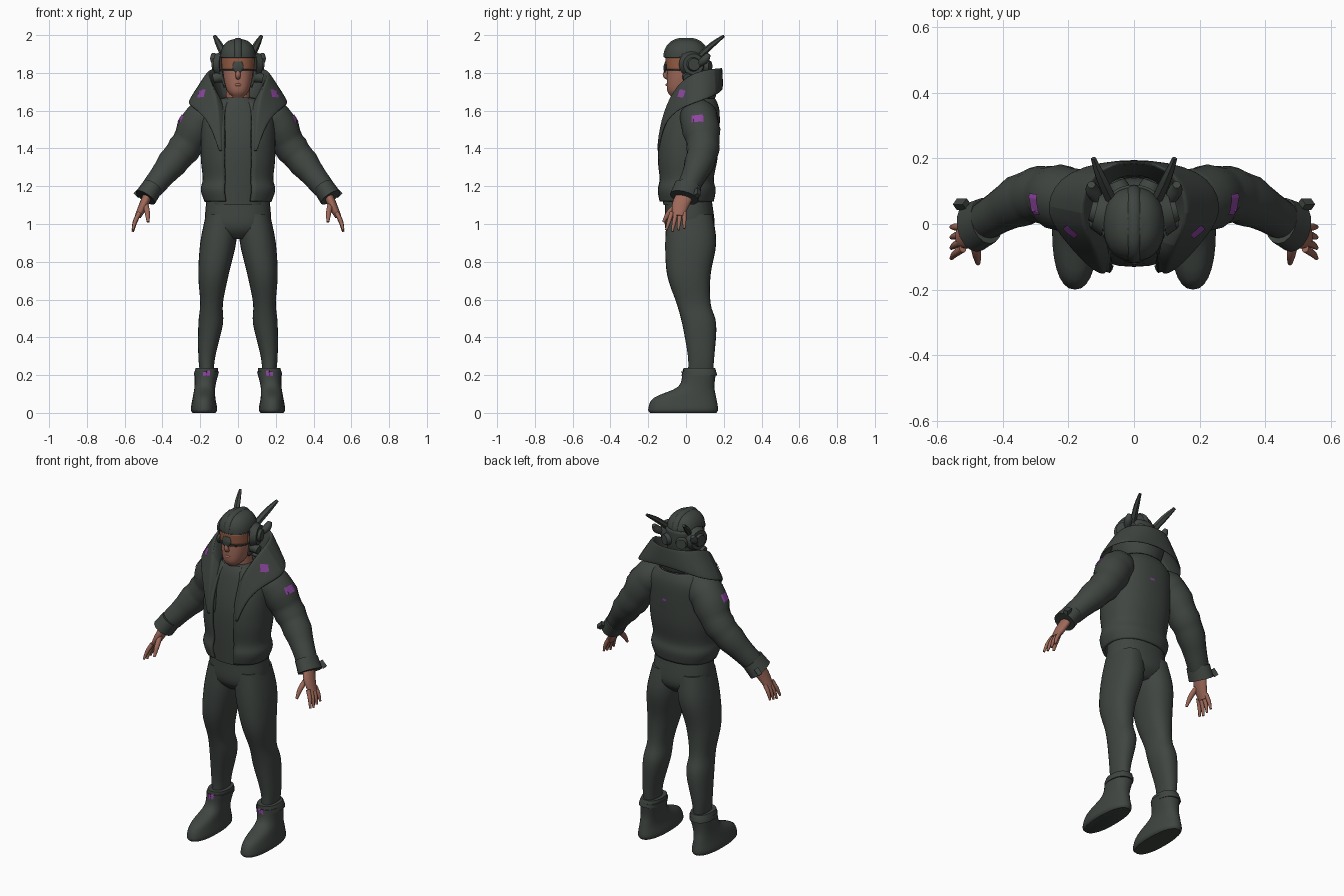
import bpy, bmesh, math
from mathutils import Vector, Matrix

cube = bpy.data.objects.get("Cube")
if cube:
    bpy.data.objects.remove(cube, do_unlink=True)


def material(name, *rgb):
    mat = bpy.data.materials.new(name)
    mat.use_nodes = True
    mat.diffuse_color = (*rgb, 1)
    mat.node_tree.nodes["Principled BSDF"].inputs["Base Color"].default_value = (*rgb, 1)
    return mat


CLOTH = material("charcoal cloth", .05, .06, .053)
SKIN = material("skin", .34, .14, .1)
LENS = material("amber lens", .3, .11, .06)
PURPLE = material("purple patch", .26, .06, .34)
made = []


def finish(name, bm, mat, mirror=False, solid=0, subdivide=False, wrap=None):
    bmesh.ops.recalc_face_normals(bm, faces=bm.faces)
    mesh = bpy.data.meshes.new(name)
    bm.to_mesh(mesh)
    bm.free()
    mesh.materials.append(mat)
    part = bpy.data.objects.new(name, mesh)
    bpy.context.collection.objects.link(part)
    if wrap:
        mod = part.modifiers.new("wrap", "SHRINKWRAP")
        mod.target, mod.offset = wrap, .004
        mod.wrap_mode = "ABOVE_SURFACE"
    if mirror:
        part.modifiers.new("mirror", "MIRROR")
    if solid:
        mod = part.modifiers.new("thickness", "SOLIDIFY")
        mod.thickness, mod.offset = solid, 0
    if subdivide:
        mod = part.modifiers.new("smooth", "SUBSURF")
        mod.levels = mod.render_levels = 2
    made.append(part)
    return part


def spline(keys, steps=4):
    """Smooth curve through a few key tuples of any length."""
    keys = [Vector(key) for key in keys]
    padded = [keys[0], *keys, keys[-1]]
    result = []
    for before, start, end, after in zip(padded, padded[1:], padded[2:], padded[3:]):
        slope_in, slope_out = (end - before) / 2, (after - start) / 2
        for step in range(steps):
            t = step / steps
            ease = t * t * (3 - 2 * t)
            result.append(start.lerp(end, ease) + slope_in * (t * (1 - t) ** 2)
                          - slope_out * (t * t * (1 - t)))
    return result + [keys[-1]]


def bridge(bm, rings, closed=True):
    rows = [[bm.verts.new(point) for point in ring] for ring in rings]
    count = len(rows[0])
    for lower, upper in zip(rows, rows[1:]):
        for i in range(count if closed else count - 1):
            j = (i + 1) % count
            bm.faces.new((lower[i], lower[j], upper[j], upper[i]))
    if closed:
        bm.faces.new(rows[0])
        bm.faces.new(rows[-1])


def loft(name, keys, mat, arc=None, segments=28, **options):
    """Level oval sections: x low, x high, y front, y back, z."""
    def squarish(value):
        return math.copysign(abs(value) ** .87, value)
    start, end = arc or (0, 360)
    rings = []
    for left, right, front, back, z in spline(keys):
        ring = []
        for i in range(segments + bool(arc)):
            angle = math.radians(start + (end - start) * i / segments)
            ring.append(((left + right + (right - left) * squarish(math.cos(angle))) / 2,
                         (front + back + (back - front) * squarish(math.sin(angle))) / 2, z))
        rings.append(ring)
    bm = bmesh.new()
    bridge(bm, rings, closed=not arc)
    return finish(name, bm, mat, **options)


def centred(*keys):
    return [(-half, half, front, back, z) for half, front, back, z in keys]


def dome(name, half, reach, rise):
    """Rounded cap above the brow line."""
    keys = []
    for step in range(6):
        angle = math.radians(step * 16)
        size = math.cos(angle) ** .8
        keys.append((half * size, -reach * size, reach * size, 1.885 + rise * math.sin(angle)))
    loft(name, centred(*keys), CLOTH)


def tube(name, keys, mat, flat=1, segments=16, fold=0, **options):
    """Limb through x, y, z, radius keys; fold swells every third ring."""
    path = spline(keys)
    points = [key.to_3d() for key in path]
    rings = []
    for i, point in enumerate(points):
        tangent = points[min(i + 1, len(points) - 1)] - points[max(i - 1, 0)]
        side = tangent.cross(Vector((0, 1, 0))).normalized()
        depth = side.cross(tangent.normalized()) * flat
        radius = path[i].w * (1 + fold * (i % 3 == 0))
        turns = [math.tau * k / segments for k in range(segments)]
        rings.append([point + (side * math.cos(a) + depth * math.sin(a)) * radius for a in turns])
    bm = bmesh.new()
    bridge(bm, rings)
    return finish(name, bm, mat, **options)


def placed(centre, axis):
    turn = Vector(axis).to_track_quat("Z", "Y").to_matrix().to_4x4()
    return Matrix.Translation(centre) @ turn


def disc(name, centre, axis, radius, depth):
    bm = bmesh.new()
    bmesh.ops.create_cone(bm, cap_ends=True, segments=24, radius1=radius, radius2=radius * .8,
                          depth=depth, matrix=placed(centre, axis))
    finish(name, bm, CLOTH, mirror=True)


def patch(name, centre, axis, width, height, target, mirror=True):
    bm = bmesh.new()
    bmesh.ops.create_grid(bm, x_segments=10, y_segments=6, size=.5,
                          matrix=placed(centre, axis) @ Matrix.Diagonal((width, height, 1, 1)))
    finish(name, bm, PURPLE, mirror=mirror, wrap=target)


# Trousers
loft("trouser_hips", centred((.09, -.06, .1, .92), (.17, -.11, .15, .98),
                             (.17, -.11, .14, 1.1), (.16, -.11, .13, 1.16)), CLOTH)
loft("trouser_leg", [(0, .17, -.1, .14, 1.05), (.01, .2, -.11, .16, .9), (.05, .21, -.1, .13, .73),
                     (.08, .2, -.05, .13, .58), (.08, .21, -.02, .16, .47),
                     (.12, .21, .01, .15, .3), (.13, .2, .01, .14, .2)], CLOTH, mirror=True)

# Boots
boot = loft("boot", [(.12, .24, -.19, .16, 0), (.11, .25, -.2, .17, .02), (.12, .24, -.17, .16, .08),
                     (.12, .23, -.04, .15, .14), (.1, .23, -.02, .16, .22)], CLOTH, mirror=True)
loft("boot_cuff", [(.11, .23, -.01, .16, .2), (.11, .22, -.01, .15, .235)], CLOTH, mirror=True, solid=.01)
patch("boot_patch", (.167, -.06, .21), (0, -1, 0), .05, .026, boot)

# Shirt and open jacket with a banded hem
loft("shirt", centred((.15, -.12, .12, 1.1), (.17, -.13, .14, 1.4),
                      (.15, -.09, .14, 1.6), (.08, -.06, .11, 1.67)), CLOTH)
jacket = loft("jacket", centred((.17, -.14, .14, 1.12), (.19, -.15, .15, 1.18), (.18, -.14, .14, 1.24),
                                (.19, -.15, .16, 1.35), (.19, -.14, .17, 1.48),
                                (.18, -.09, .17, 1.6), (.12, -.05, .15, 1.66)),
              CLOTH, arc=(-71, 251), segments=36, solid=.014)
patch("back_patch", (.02, .2, 1.5), (0, 1, 0), .025, .012, jacket, mirror=False)

# Folded collar and lapels, from the front to the back of the neck
rows = []
for fold, edge in (((.09, -.15, 1.38), (.1, -.15, 1.38)), ((.1, -.13, 1.55), (.15, -.12, 1.54)),
                   ((.12, -.07, 1.71), (.23, -.03, 1.61)), ((.17, .03, 1.81), (.28, .05, 1.64)),
                   ((.13, .16, 1.83), (.22, .17, 1.68)), ((0, .2, 1.83), (0, .2, 1.72))):
    fold, edge = Vector(fold), Vector(edge)
    base = Vector((fold.x * .7, fold.y * .8, min(fold.z, 1.66)))
    rows.append([base, base.lerp(fold, .5), fold, fold.lerp(edge, .1), fold.lerp(edge, .5), edge])
bm = bmesh.new()
bridge(bm, rows, closed=False)
collar = finish("collar", bm, CLOTH, mirror=True, solid=.014, subdivide=True)
patch("collar_patch", (.21, -.04, 1.7), (.5, -.7, .6), .05, .045, collar)

# Sleeves
sleeve = tube("sleeve", [(.09, .06, 1.6, .07), (.19, .07, 1.55, .1), (.27, .09, 1.42, .086),
                         (.35, .07, 1.32, .076), (.47, 0, 1.17, .052)], CLOTH, fold=.06, mirror=True)
patch("sleeve_patch", (.33, .05, 1.575), (1, 0, .45), .095, .045, sleeve)
tube("sleeve_cuff", [(.45, .01, 1.2, .056), (.49, -.01, 1.14, .06)], CLOTH, flat=1.3, mirror=True)
tube("cuff_tab", [(.51, .06, 1.18, .018), (.54, .06, 1.15, .018)], CLOTH, segments=4, mirror=True)

# Hands
tube("palm", [(.475, 0, 1.16, .024), (.5, -.03, 1.1, .024), (.53, -.04, 1.04, .017)],
     SKIN, flat=1.85, mirror=True)
tube("thumb", [(.49, -.04, 1.11, .014), (.48, -.09, 1.06, .014), (.476, -.12, 1.01, .007)], SKIN, mirror=True)
for i, label in enumerate(("index", "middle", "ring", "little")):
    knuckle = Vector((.522, .022 * i - .075, 1.06, .012))
    reach = Vector((.035, .01 * i - .03, -.1 + .008 * abs(i - 1), -.006))
    middle = knuckle + reach * .5 + Vector((.005, 0, 0, .002))
    tube(label + "_finger", [knuckle, middle, knuckle + reach], SKIN, segments=10, mirror=True)

# Neck and face
tube("neck", [(0, .04, 1.61, .075), (0, .03, 1.67, .065), (0, .02, 1.77, .06)], SKIN)
loft("head", centred((.03, -.08, -.02, 1.675), (.06, -.1, .04, 1.71), (.08, -.1, .09, 1.8),
                     (.08, -.09, .1, 1.92)), SKIN)
tube("nose", [(0, -.09, 1.84, .008), (0, -.11, 1.79, .014), (0, -.09, 1.77, .01)], SKIN, segments=10)
tube("lips", [(-.026, -.09, 1.735, .003), (0, -.1, 1.737, .008), (.026, -.09, 1.735, .003)], SKIN)

# Visor
visor_arc = (190, 350)
loft("visor_lens", centred((.085, -.103, .09, 1.815), (.088, -.107, .09, 1.885)), LENS, arc=visor_arc, solid=.004)
for label, z in (("lower", 1.81), ("upper", 1.88)):
    loft(label + "_visor_frame", centred((.09, -.11, .09, z), (.09, -.11, .09, z + .007)),
         CLOTH, arc=visor_arc, solid=.006)
tube("visor_bridge", [(0, -.105, 1.86, .02), (0, -.11, 1.83, .03), (0, -.112, 1.8, .012)], CLOTH, flat=.3)

# Helmet
dome("helmet_dome", .094, .113, .095)
dome("helmet_ridge", .04, .12, .102)
loft("helmet_back", centred((.07, -.06, .09, 1.725), (.09, -.09, .11, 1.8), (.093, -.1, .113, 1.9)),
     CLOTH, arc=(-12, 192), solid=.012)
disc("ear_cup", (.1, .035, 1.845), (1, .25, 0), .07, .035)
disc("ear_cup_cap", (.12, .04, 1.845), (1, .25, 0), .04, .025)
disc("ear_pod", (.11, .01, 1.775), (1, 0, -.2), .03, .045)
disc("rear_vent", (.05, .115, 1.835), (.4, 1, 0), .036, .03)
tube("ear_fin", [(.1, .06, 1.84, .014), (.125, .1, 1.87, .022), (.13, .12, 1.9, .012)], CLOTH, mirror=True)
tube("antenna", [(.07, .075, 1.89, .02), (.1, .14, 1.95, .018), (.124, .2, 1.995, .009)],
     CLOTH, flat=.8, segments=6, mirror=True)

# Smooth shading with crisp edges
bpy.ops.object.select_all(action="DESELECT")
for part in made:
    part.select_set(True)
bpy.context.view_layer.objects.active = made[0]
bpy.ops.object.shade_smooth_by_angle(angle=math.radians(45))
